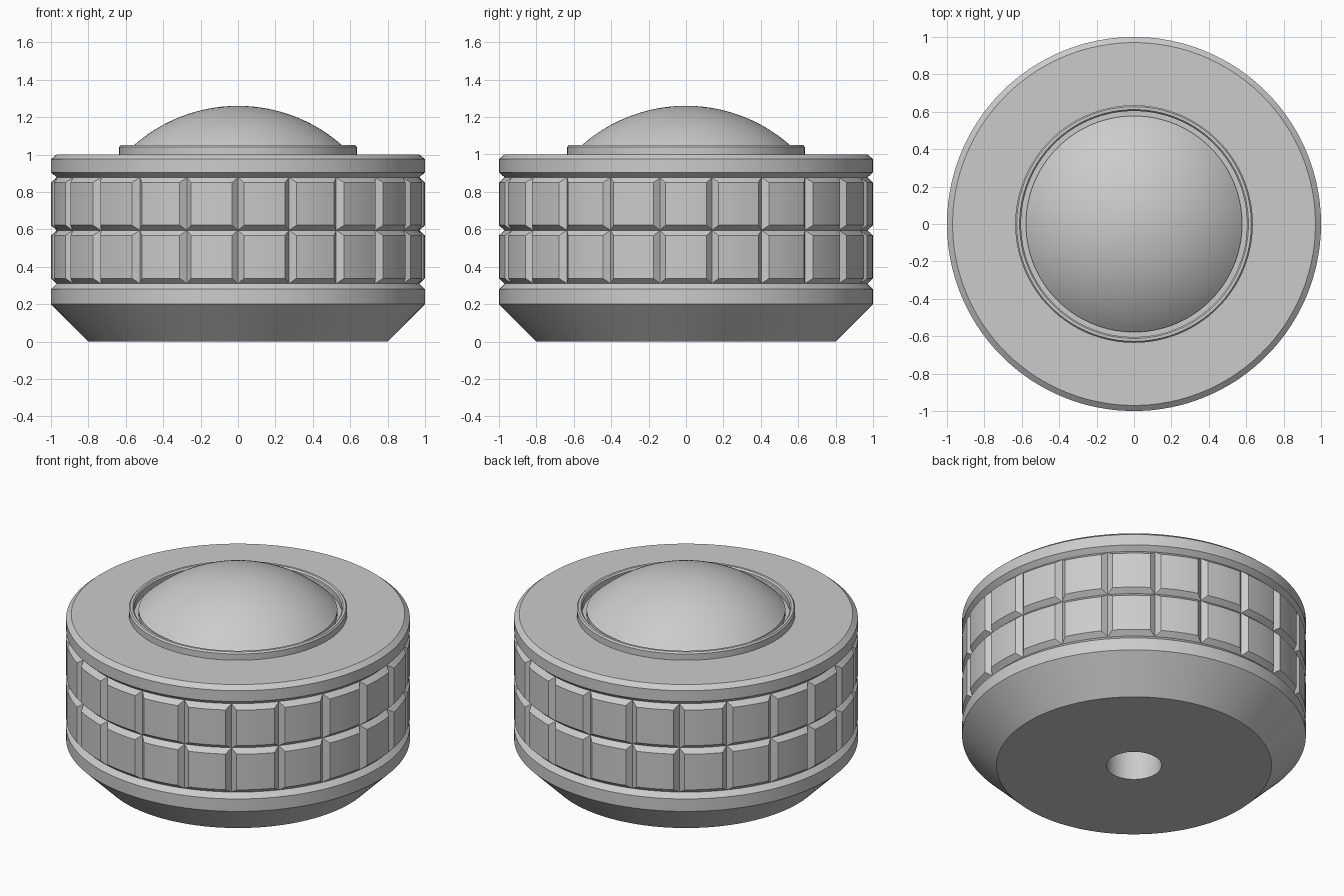
import bpy, math

if "Cube" in bpy.data.objects:
    bpy.data.objects.remove(bpy.data.objects["Cube"])

TILES = 22
PITCH = 2 * math.pi / TILES
HALF = 0.032          # half width of a vertical groove (radians)
GROOVE_R = 0.97


def finish(name, verts, faces, angle):
    mesh = bpy.data.meshes.new(name)
    mesh.from_pydata(verts, [], faces)
    mesh.update()
    obj = bpy.data.objects.new(name, mesh)
    bpy.context.collection.objects.link(obj)
    bpy.ops.object.select_all(action='DESELECT')
    obj.select_set(True)
    bpy.context.view_layer.objects.active = obj
    bpy.ops.object.mode_set(mode='EDIT')
    bpy.ops.mesh.select_all(action='SELECT')
    bpy.ops.mesh.normals_make_consistent(inside=False)
    bpy.ops.object.mode_set(mode='OBJECT')
    bpy.ops.object.shade_smooth_by_angle(angle=math.radians(angle))
    return obj


def lathe(name, profile, angles, closed=False, notch=None, angle=25):
    """Revolve (r, z) rows; notch(row, column) may change a radius."""
    n, rows = len(angles), len(profile)
    verts = []
    for i, (r, z) in enumerate(profile):
        for j, a in enumerate(angles):
            q = notch(i, j, r) if notch else r
            verts.append((q * math.cos(a), q * math.sin(a), z))
    faces = []
    for i in range(rows if closed else rows - 1):
        k = (i + 1) % rows
        for j in range(n):
            m = (j + 1) % n
            a, b, c, d = i * n + j, i * n + m, k * n + m, k * n + j
            if notch and i in tile_bands:
                # mitre the tile corners along their diagonals
                side = (j % COLS == 0) == (i in lower_bands)
                if side:
                    faces += [(a, b, c), (a, c, d)]
                else:
                    faces += [(a, b, d), (b, c, d)]
            else:
                faces.append((a, b, c, d))
    if not closed:
        faces += [tuple(range(n))[::-1], tuple((rows - 1) * n + j for j in range(n))]
    return finish(name, verts, faces, angle)


# Columns: groove centre, then the columns across each tile face
steps = 4
COLS = steps + 2
columns = []
for t in range(TILES):
    start = -math.pi / 2 + t * PITCH
    columns.append(start)
    for s in range(steps + 1):
        columns.append(start + HALF + (PITCH - 2 * HALF) * s / steps)

# Body: shaft hole, flared base, two rows of tiles, chamfered top
body = [(0.16, 0.5), (0.16, 0), (0.8, 0), (1, 0.2), (1, 0.28),
        (GROOVE_R, 0.31), (1, 0.338), (1, 0.567),
        (GROOVE_R, 0.595), (1, 0.622), (1, 0.85),
        (GROOVE_R, 0.878), (1, 0.905), (1, 0.975), (0.97, 1.0)]
tile_bands = {5, 7, 8, 10}
lower_bands = {5, 8}
tile_rows = {6, 7, 9, 10}


def tile_notch(i, j, r):
    return GROOVE_R if i in tile_rows and j % COLS == 0 else r


lathe("knob_body", body, columns, notch=tile_notch, angle=20)

round_angles = [2 * math.pi * k / 128 for k in range(128)]

# Raised rim around the dome
lathe("dome_rim", [(0.635, 0.99), (0.635, 1.04), (0.627, 1.05), (0.612, 1.05),
                   (0.604, 1.04), (0.604, 0.99)], round_angles, closed=True)

# Dome cap: spherical arc above a short wall
R, top = 0.841, 1.26
edge = math.asin(0.578 / R)
arc = [(R * math.sin(edge * (1 - k / 20)), top - R + R * math.cos(edge * (1 - k / 20)))
       for k in range(20)]
arc.append((0.004, top))
lathe("dome_cap", [(0.578, 0.99)] + arc, round_angles, angle=30)
